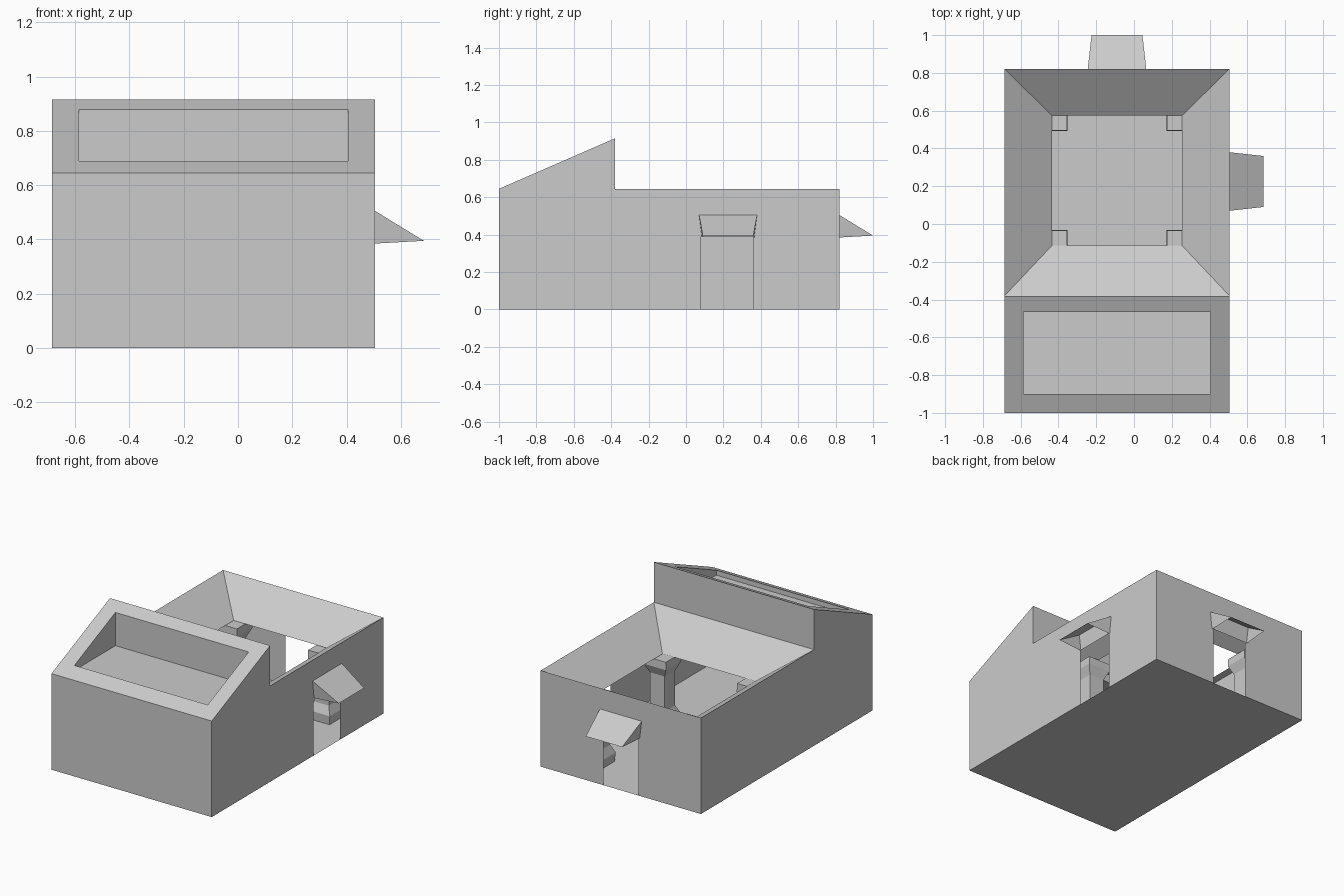
import bpy

if "Cube" in bpy.data.objects:
    bpy.data.objects.remove(bpy.data.objects["Cube"])

X0, X1 = -0.685, 0.505          # side walls
Y0, YM, Y1 = -1.0, -0.38, 0.82  # front, raised step, back
EAVE, RIDGE = 0.645, 0.915
SLOPE = (RIDGE - EAVE) / (YM - Y0)


def make(name, faces):
    """Mesh object from a list of polygons, with shared corners welded."""
    index, polys = {}, []
    for f in faces:
        polys.append([index.setdefault(tuple(round(c, 5) for c in p), len(index)) for p in f])
    mesh = bpy.data.meshes.new(name)
    mesh.from_pydata(list(index), [], polys)
    mesh.update()
    obj = bpy.data.objects.new(name, mesh)
    bpy.context.collection.objects.link(obj)
    return obj


def rect(x0, x1, y0, y1, z):
    """Four corners counter-clockwise; z is a height or a function of y."""
    h = z if callable(z) else lambda y: z
    return [(x, y, h(y)) for x, y in ((x0, y0), (x1, y0), (x1, y1), (x0, y1))]


def band(a, b):
    """Quads joining two closed rings."""
    n = len(a)
    return [[a[i], a[(i + 1) % n], b[(i + 1) % n], b[i]] for i in range(n)]


def doorway(a, b, top=0.39):
    """Notch outline for a door between a and b."""
    return [(a, 0), (a, top), (b, top), (b, 0)]


# Outer walls, with doors on the right and at the back
outline = [(Y0, 0), (Y0, EAVE), (YM, RIDGE), (YM, EAVE), (Y1, EAVE), (Y1, 0)]
make("left_wall", [[(X0, y, z) for y, z in outline]])
make("right_wall", [[(X1, y, z) for y, z in reversed(outline + doorway(0.36, 0.08))]])
make("front_wall", [[(X0, Y0, 0), (X1, Y0, 0), (X1, Y0, EAVE), (X0, Y0, EAVE)]])
back = [(X0, 0), (X0, EAVE), (X1, EAVE), (X1, 0)] + doorway(0.04, -0.22)
make("back_wall", [[(x, Y1, z) for x, z in back]])
make("step_wall", [[(X0, YM, EAVE), (X0, YM, RIDGE), (X1, YM, RIDGE), (X1, YM, EAVE)]])
make("floor", [rect(X0, X1, Y0, Y1, 0)[::-1]])

# Courtyard roof sloping inwards to a square opening
eave_ring = rect(X0, X1, YM, Y1, EAVE)
opening = rect(-0.435, 0.255, -0.115, 0.575, 0.467)
make("courtyard_roof", band(eave_ring, opening))


# Slanted front roof with a wedge-shaped recess
def slant(y):
    return EAVE + SLOPE * (y - Y0)


rim = rect(-0.585, 0.405, -0.9, -0.465, slant)
well = rect(-0.585, 0.405, -0.9, -0.465, 0.655)
make("front_roof", band(rect(X0, X1, Y0, YM, slant), rim) + band(rim, well) + [well])

# Columns under the corners of the opening: (half width, height)
profile = [(0.075, 0), (0.08, 0.06), (0.055, 0.115), (0.055, 0.35),
           (0.082, 0.41), (0.08, 0.462)]
for i, (cx, cy, _) in enumerate(opening):
    rings = [rect(cx - r, cx + r, cy - r, cy + r, z) for r, z in profile]
    faces = [q for a, b in zip(rings, rings[1:]) for q in band(a, b)]
    make(f"column_{i + 1}", faces + [rings[-1]])


# Sloping hoods over the doors, open underneath
def hood(name, centre, to_world):
    top = [to_world(centre + s * 0.155, 0, 0.505) for s in (-1, 1)]
    low = [to_world(centre + s * 0.14, 0, 0.385) for s in (-1, 1)]
    tip = [to_world(centre + s * 0.135, 0.18, 0.395) for s in (-1, 1)]
    make(name, [[top[0], tip[0], tip[1], top[1]],
                [top[0], low[0], tip[0]], [top[1], tip[1], low[1]]])


hood("right_door_hood", 0.225, lambda along, out, z: (X1 + out, along, z))
hood("back_door_hood", -0.09, lambda along, out, z: (along, Y1 + out, z))
